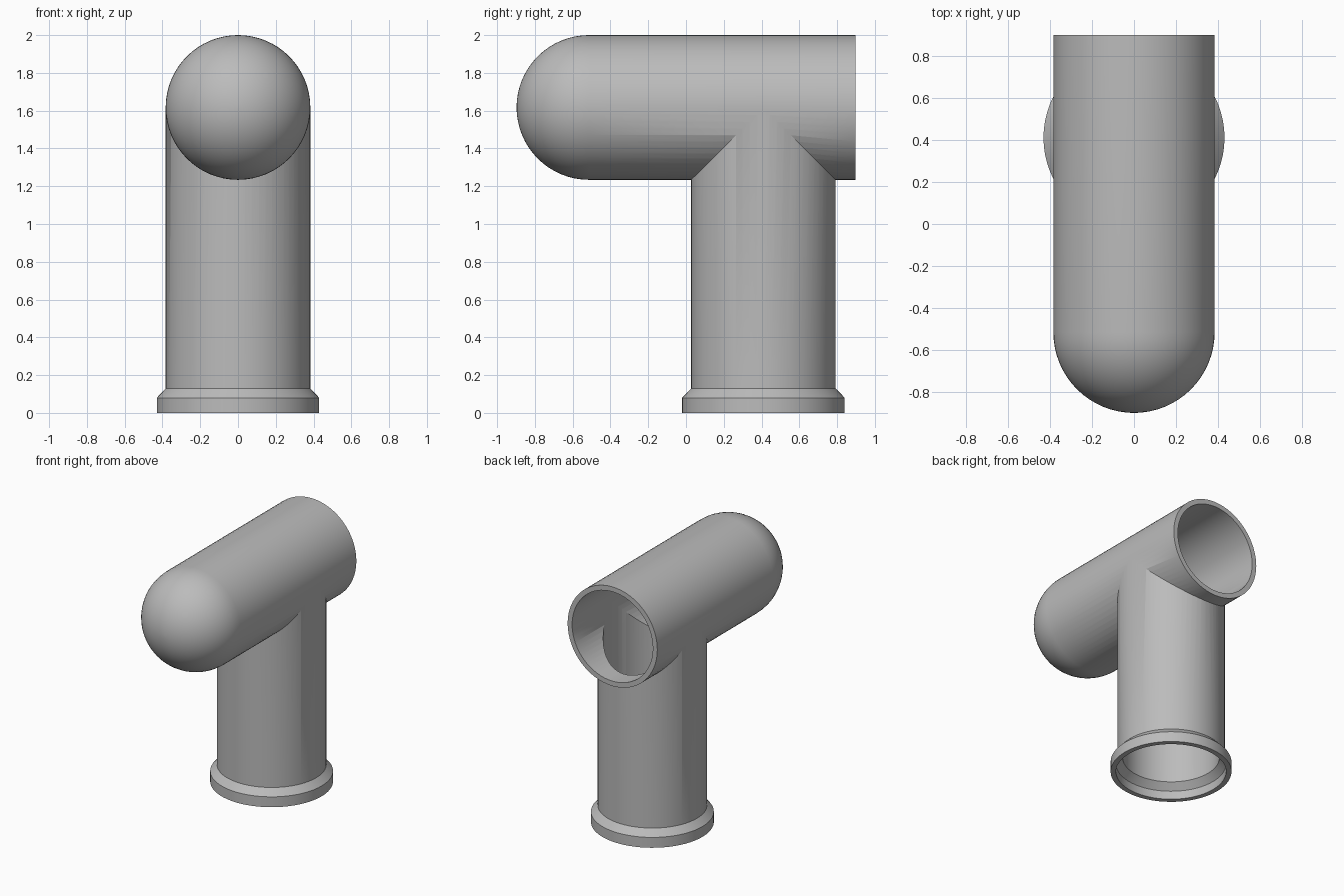
import bpy, bmesh, math
from mathutils import Matrix

cube = bpy.data.objects.get("Cube")
if cube:
    bpy.data.objects.remove(cube, do_unlink=True)

SEGMENTS = 64
RADIUS, BORE = 0.383, 0.345
AXIS_Z, STEM_Y = 2 - RADIUS, 0.41
FRONT, BACK = -0.897, 0.897

grey = bpy.data.materials.new("pipe grey")
grey.use_nodes = True
grey.diffuse_color = (0.5, 0.5, 0.5, 1)
grey.node_tree.nodes["Principled BSDF"].inputs["Base Color"].default_value = grey.diffuse_color


def lathe(name, profile, matrix):
    """Closed solid turned round z from (radius, height) points, low to high."""
    bm = bmesh.new()
    rings = []
    for r, h in profile:
        rings.append([bm.verts.new((r * math.cos(a), r * math.sin(a), h))
                      for a in (2 * math.pi * i / SEGMENTS for i in range(SEGMENTS))])
    for low, high in zip(rings, rings[1:]):
        for i in range(SEGMENTS):
            j = (i + 1) % SEGMENTS
            bm.faces.new((low[i], low[j], high[j], high[i]))
    bm.faces.new(rings[0][::-1])
    bm.faces.new(rings[-1])
    bm.transform(matrix)
    mesh = bpy.data.meshes.new(name)
    bm.to_mesh(mesh)
    bm.free()
    mesh.materials.append(grey)
    obj = bpy.data.objects.new(name, mesh)
    bpy.context.collection.objects.link(obj)
    return obj


def head(name, r, back):
    """Horizontal tube with a domed front end."""
    length = back - FRONT - RADIUS
    dome = [(r * math.cos(t), length + r * math.sin(t))
            for t in (math.pi / 2 * k / 16 for k in range(16))]
    tip = (r * 0.02, length + r)
    turn = Matrix.Translation((0, back, AXIS_Z)) @ Matrix.Rotation(math.pi / 2, 4, "X")
    return lathe(name, [(r, 0)] + dome + [tip], turn)


def stem(name, r, lip, foot, step):
    """Vertical tube with a wider collar at its foot."""
    profile = [(lip, foot), (lip, step), (r, step + 0.05), (r, AXIS_Z)]
    return lathe(name, profile, Matrix.Translation((0, STEM_Y, 0)))


def combine(target, other, operation):
    mod = target.modifiers.new(operation.lower(), "BOOLEAN")
    mod.operation, mod.object, mod.solver = operation, other, "EXACT"
    bpy.context.view_layer.objects.active = target
    bpy.ops.object.modifier_apply(modifier=mod.name)
    bpy.data.objects.remove(other, do_unlink=True)


# Outer shell: domed head joined to the collared stem
pipe = head("vent_pipe", RADIUS, BACK)
combine(pipe, stem("stem", RADIUS - 0.0005, 0.43, 0, 0.08), "UNION")

# Bore through both tubes, open at the back and the foot
combine(pipe, head("head_bore", BORE, BACK + 0.1), "DIFFERENCE")
combine(pipe, stem("stem_bore", BORE - 0.0005, 0.392, -0.1, 0.065), "DIFFERENCE")

bpy.ops.object.select_all(action="DESELECT")
pipe.select_set(True)
bpy.context.view_layer.objects.active = pipe
bpy.ops.object.shade_smooth_by_angle(angle=math.radians(30))
